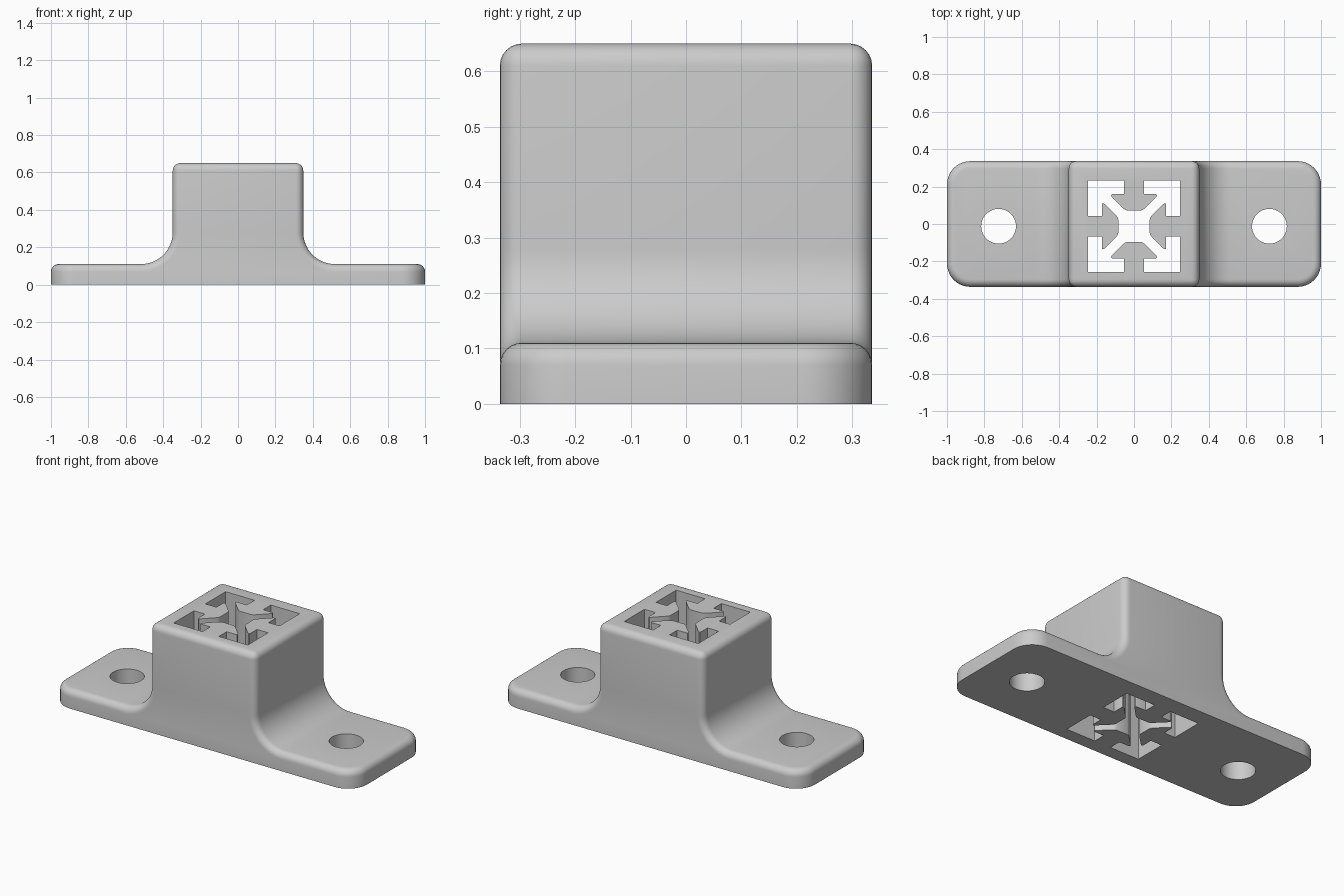
import bpy, bmesh, math

HALF_Y, FLANGE_Z, TOP_Z, BLOCK_X = 0.336, 0.11, 0.65, 0.349
FILLET, PLAN_R, EDGE_R = 0.17, 0.125, 0.04
SOCKET_Y = -0.012

if "Cube" in bpy.data.objects:
    bpy.data.objects.remove(bpy.data.objects["Cube"])

grey = bpy.data.materials.new("light grey")
grey.use_nodes = True
colour = (0.6, 0.6, 0.6, 1)
grey.diffuse_color = colour
grey.node_tree.nodes["Principled BSDF"].inputs["Base Color"].default_value = colour


def finish(bm, name):
    bmesh.ops.recalc_face_normals(bm, faces=bm.faces)
    mesh = bpy.data.meshes.new(name)
    bm.to_mesh(mesh)
    bm.free()
    mesh.materials.append(grey)
    obj = bpy.data.objects.new(name, mesh)
    bpy.context.collection.objects.link(obj)
    return obj


def prism(points, offset):
    """Extrude a closed outline of 3D points by an offset vector."""
    bm = bmesh.new()
    face = bm.faces.new([bm.verts.new(p) for p in points])
    new = bmesh.ops.extrude_face_region(bm, geom=[face])["geom"]
    verts = [v for v in new if isinstance(v, bmesh.types.BMVert)]
    bmesh.ops.translate(bm, verts=verts, vec=offset)
    bmesh.ops.recalc_face_normals(bm, faces=bm.faces)
    return bm


# Bracket body: flange, concave fillet and block as one side profile
right = [(1, 0), (1, FLANGE_Z)]
for i in range(17):
    a = math.radians(270 - 90 * i / 16)
    right.append((BLOCK_X + FILLET + FILLET * math.cos(a),
                  FLANGE_Z + FILLET + FILLET * math.sin(a)))
right.append((BLOCK_X, TOP_Z))
profile = right + [(-x, z) for x, z in reversed(right)]
bm = prism([(x, -HALF_Y, z) for x, z in profile], (0, 2 * HALF_Y, 0))

# Round the four plan corners of the flange
corners = [e for e in bm.edges
           if all(abs(v.co.x) > 0.99 for v in e.verts)
           and abs(e.verts[0].co.z - e.verts[1].co.z) > 0.05]
bmesh.ops.bevel(bm, geom=corners, offset=PLAN_R, offset_type='OFFSET',
                segments=10, profile=0.5, affect='EDGES')

# Round every convex edge except those around the flat underside
rim = [e for e in bm.edges
       if min(v.co.z for v in e.verts) > 0.01
       and e.is_convex and e.calc_face_angle(0) > math.radians(40)]
bmesh.ops.bevel(bm, geom=rim, offset=EDGE_R, offset_type='OFFSET',
                segments=6, profile=0.5, affect='EDGES')
body = finish(bm, "mounting_bracket")


def cut(outline, name):
    """Cut a vertical through-hole with the given plan outline."""
    cutter = finish(prism([(x, y, -0.2) for x, y in outline], (0, 0, 1.2)), name)
    mod = body.modifiers.new(name, 'BOOLEAN')
    mod.operation = 'DIFFERENCE'
    mod.solver = 'EXACT'
    mod.object = cutter
    bpy.context.view_layer.objects.active = body
    bpy.ops.object.modifier_apply(modifier=name)
    bpy.data.objects.remove(cutter)


# Screw holes
for side in (-1, 1):
    cut([(side * 0.724 + 0.093 * math.cos(math.tau * i / 48),
          SOCKET_Y + 0.093 * math.sin(math.tau * i / 48)) for i in range(48)],
        "screw_hole_cutter")

# Cross-shaped socket: half a quadrant, mirrored on its diagonal, turned four times
half = [(0.036, 0.084), (0.046, 0.087), (0.056, 0.094), (0.118, 0.156),
        (0.123, 0.164), (0.121, 0.170), (0.114, 0.172), (0.054, 0.172),
        (0.054, 0.245), (0.245, 0.245)]
quadrant = half + [(y, x) for x, y in reversed(half[:-1])]
socket = []
for turn in range(4):
    socket += quadrant
    quadrant = [(y, -x) for x, y in quadrant]
cut([(x, y + SOCKET_Y) for x, y in socket], "socket_cutter")

# Smooth curves, sharp edges
bpy.ops.object.select_all(action='DESELECT')
body.select_set(True)
bpy.context.view_layer.objects.active = body
bpy.ops.object.shade_smooth_by_angle(angle=math.radians(30))
